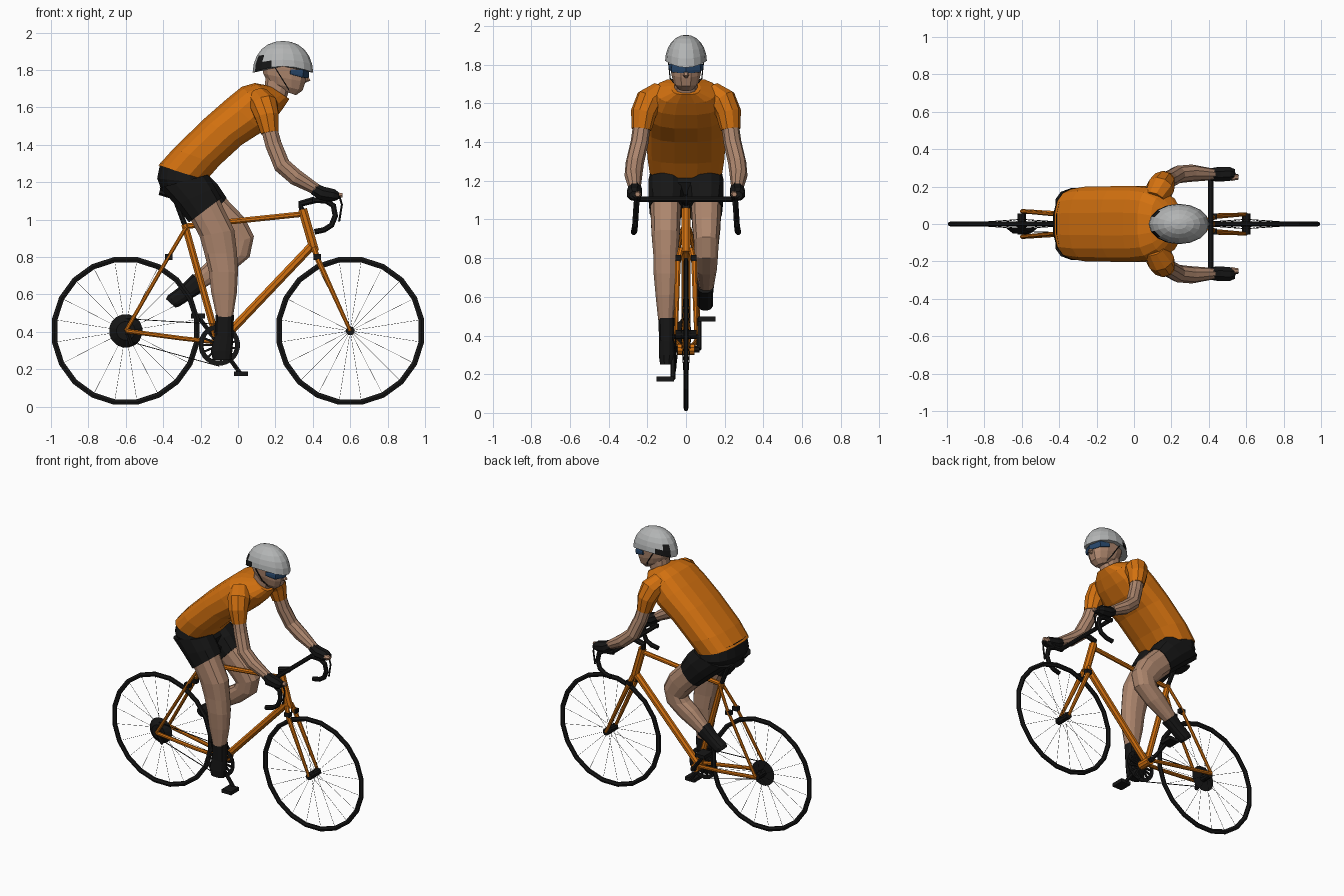
import bpy, bmesh, math
from mathutils import Vector, Matrix

cube = bpy.data.objects.get("Cube")
if cube:
    bpy.data.objects.remove(cube)


def material(name, rgb):
    m = bpy.data.materials.new(name)
    m.use_nodes = True
    m.diffuse_color = (*rgb, 1)
    m.node_tree.nodes["Principled BSDF"].inputs["Base Color"].default_value = (*rgb, 1)
    return m


ORANGE = material("orange", (0.65, 0.165, 0.005))
SKIN = material("skin", (0.42, 0.24, 0.155))
BLACK = material("black", (0.008, 0.008, 0.008))
GREY = material("helmet grey", (0.45, 0.46, 0.46))
BLUE = material("lens blue", (0.02, 0.06, 0.14))


def finish(name, bm, *mats):
    bmesh.ops.recalc_face_normals(bm, faces=bm.faces)
    mesh = bpy.data.meshes.new(name)
    bm.to_mesh(mesh)
    bm.free()
    for m in mats:
        mesh.materials.append(m)
    ob = bpy.data.objects.new(name, mesh)
    bpy.context.collection.objects.link(ob)
    return ob


def skin_rings(bm, rings):
    """Bridge rings of points and cap both ends."""
    loops = [[bm.verts.new(p) for p in ring] for ring in rings]
    n = len(loops[0])
    for a, b in zip(loops, loops[1:]):
        for i in range(n):
            j = (i + 1) % n
            bm.faces.new((a[i], a[j], b[j], b[i]))
    bm.faces.new(loops[0])
    bm.faces.new(loops[-1])


def circle(n):
    return [(math.cos(math.tau * (i + .5) / n), math.sin(math.tau * (i + .5) / n)) for i in range(n)]


def add_tube(bm, pts, radii, sides=8):
    pts = [Vector(p) for p in pts]
    if not isinstance(radii, list):
        radii = [radii] * len(pts)
    span = (pts[-1] - pts[0]).normalized()
    ref = Vector((0, 0, 1)) if abs(span.y) > .8 else Vector((0, 1, 0))
    rings = []
    for i, p in enumerate(pts):
        t = (pts[min(i + 1, len(pts) - 1)] - pts[max(i - 1, 0)]).normalized()
        u = ref.cross(t).normalized()
        v = t.cross(u)
        r = radii[i]
        a, b = r if isinstance(r, tuple) else (r, r)
        rings.append([p + u * a * c + v * b * s for c, s in circle(sides)])
    skin_rings(bm, rings)


def tube(name, mat, pts, radii, sides=8):
    bm = bmesh.new()
    add_tube(bm, pts, radii, sides)
    return finish(name, bm, mat)


def body(name, mat, y, sections, sides=12, square=.8):
    """Loft: each section is back x, back z, front x, front z, half width."""
    rings = []
    for bx, bz, fx, fz, w in sections:
        back, front = Vector((bx, y, bz)), Vector((fx, y, fz))
        mid, half = (back + front) / 2, (front - back) / 2
        soft = lambda k: math.copysign(abs(k) ** square, k)
        rings.append([mid + half * soft(c) / soft(circle(sides)[0][0]) + Vector((0, w * soft(s), 0))
                      for c, s in circle(sides)])
    bm = bmesh.new()
    skin_rings(bm, rings)
    return finish(name, bm, mat)


def box(name, mat, centre, size):
    bm = bmesh.new()
    bmesh.ops.create_cube(bm, size=1, matrix=Matrix.Translation(centre) @ Matrix.Diagonal((*size, 1)))
    return finish(name, bm, mat)


def ring_shape(name, mat, centre, radius, radial, width, seg, minor=6):
    """Upright ring facing sideways."""
    bm = bmesh.new()
    loops = []
    for c, s in circle(seg):
        loops.append([bm.verts.new(Vector(centre) + Vector((c * (radius + radial * p), width * q, s * (radius + radial * p))))
                      for p, q in circle(minor)])
    for k in range(seg):
        a, b = loops[k], loops[(k + 1) % seg]
        for i in range(minor):
            j = (i + 1) % minor
            bm.faces.new((a[i], a[j], b[j], b[i]))
    return finish(name, bm, mat)


# Wheels
AXLE = .405
for label, x in (("rear", -.6), ("front", .6)):
    ring_shape(label + "_tyre", BLACK, (x, 0, AXLE), .385, .017, .013, 20)
    tube(label + "_hub", BLACK, [(x, -.055, AXLE), (x, .055, AXLE)], .024, 10)
    bm = bmesh.new()
    for i, (c, s) in enumerate(circle(20)):
        add_tube(bm, [(x + .02 * c, .025 * (-1) ** i, AXLE + .02 * s), (x + .375 * c, 0, AXLE + .375 * s)], .0011, 3)
    finish(label + "_spokes", bm, BLACK)

# Frame
tube("seat_tube", ORANGE, [(-.285, 0, .975), (-.105, 0, .33)], .02)
tube("top_tube", ORANGE, [(-.275, 0, .965), (.35, 0, 1.03)], .016)
tube("down_tube", ORANGE, [(.39, 0, .855), (-.1, 0, .34)], .024)
tube("head_tube", ORANGE, [(.345, 0, 1.055), (.41, 0, .83)], .026)
tube("bottom_bracket", ORANGE, [(-.1, -.045, .33), (-.1, .045, .33)], .03, 10)
for side, s in (("left", 1), ("right", -1)):
    tube(side + "_fork_blade", ORANGE, [(.405, s * .025, .85), (.43, s * .042, .78), (.6, s * .052, AXLE)], [.016, .016, .01])
    tube(side + "_seat_stay", ORANGE, [(-.28, s * .018, .955), (-.36, s * .045, .82), (-.6, s * .068, AXLE)], .011)
    tube(side + "_chain_stay", ORANGE, [(-.12, s * .03, .345), (-.3, s * .05, .365), (-.6, s * .068, AXLE)], .013)
    for label, x, z in (("front", .425, .8), ("rear", -.37, .8)):
        box(f"{side}_{label}_brake", BLACK, (x, s * .04, z), (.04, .03, .03))

# Saddle and post
tube("seat_post", BLACK, [(-.28, 0, .96), (-.34, 0, 1.12)], .015)
tube("saddle", BLACK, [(-.42, 0, 1.15), (-.34, 0, 1.13), (-.22, 0, 1.12), (-.14, 0, 1.11)],
     [(.02, .07), (.025, .07), (.018, .03), (.012, .018)])

# Drivetrain
CRANK = (-.1, -.055, .33)
tube("cassette", BLACK, [(-.6, -.05, AXLE), (-.6, -.018, AXLE)], [.05, .09], 16)
ring_shape("chainring", BLACK, CRANK, .098, .018, .004, 24, 4)
bm = bmesh.new()
for c, s in circle(15):
    add_tube(bm, [CRANK, (CRANK[0] + .1 * c, CRANK[1], CRANK[2] + .1 * s)], (.008), 4)
finish("chainring_arms", bm, BLACK)
tube("chain_upper", BLACK, [(-.6, -.04, .47), (-.1, -.055, .44)], .003, 4)
tube("chain_lower", BLACK, [(-.57, -.04, .345), (-.1, -.055, .216)], .003, 4)
tube("derailleur", BLACK, [(-.59, -.06, .39), (-.57, -.045, .33)], .014, 6)
for side, s in (("left", 1), ("right", -1)):
    end = Vector((-.1 - s * .115, s * .068, .33 + s * .155))
    tube(side + "_crank", BLACK, [(-.1, s * .068, .33), end], .013, 6)
    box(side + "_pedal", BLACK, end + Vector((0, s * .04, 0)), (.075, .09, .025))
tube("crank_axle", BLACK, [(-.1, -.07, .33), (-.1, .07, .33)], .018)

# Handlebar
tube("stem", BLACK, [(.345, 0, 1.04), (.335, 0, 1.085), (.41, 0, 1.105)], .02)
tube("handlebar", BLACK, [(.41, -.255, 1.105), (.41, .255, 1.105)], .015)
for side, s in (("left", 1), ("right", -1)):
    drop = [(.40, 1.105), (.47, 1.1), (.51, 1.075), (.52, 1.02), (.5, .97), (.46, .945), (.41, .935)]
    tube(side + "_drop_bar", BLACK, [(x, s * (.25 + .02 * i / 6), z) for i, (x, z) in enumerate(drop)], .016)
    tube(side + "_brake_hood", BLACK, [(.47, s * .255, 1.105), (.54, s * .258, 1.13)], .02)
    tube(side + "_brake_lever", BLACK, [(.54, s * .258, 1.13), (.555, s * .26, 1.08), (.54, s * .262, .99)], .006, 5)

# Torso and shorts
body("jersey", ORANGE, 0, [
    (-.425, 1.29, -.17, 1.21, .19), (-.345, 1.38, -.10, 1.29, .203), (-.18, 1.54, .02, 1.40, .205),
    (-.06, 1.645, .13, 1.47, .205), (.02, 1.71, .20, 1.54, .195), (.09, 1.73, .245, 1.60, .155),
    (.17, 1.715, .275, 1.645, .075)], 16, .75)
body("shorts_seat", BLACK, 0, [
    (-.415, 1.305, -.175, 1.23, .183), (-.432, 1.22, -.15, 1.19, .195), (-.41, 1.16, -.17, 1.13, .17),
    (-.35, 1.12, -.22, 1.09, .09)], 16)
body("right_shorts_leg", BLACK, -.1, [
    (-.42, 1.17, -.16, 1.24, .095), (-.335, 1.08, -.12, 1.17, .097), (-.262, .985, -.09, 1.115, .09)])
body("left_shorts_leg", BLACK, .1, [
    (-.42, 1.17, -.16, 1.24, .095), (-.30, 1.07, -.11, 1.19, .097), (-.19, .975, -.06, 1.115, .088)])

# Legs and shoes
body("right_leg", SKIN, -.105, [
    (-.27, 1.03, -.11, 1.13, .082), (-.205, .91, -.02, .945, .075), (-.18, .82, -.005, .82, .066),
    (-.155, .72, .0, .72, .064), (-.143, .61, -.006, .61, .054), (-.115, .48, -.027, .48, .04)])
body("left_leg", SKIN, .105, [
    (-.22, 1.01, -.08, 1.13, .08), (-.12, .91, .035, 1.01, .074), (-.07, .855, .085, .91, .066),
    (-.09, .83, .062, .80, .062), (-.15, .79, -.04, .715, .056), (-.24, .70, -.19, .63, .04)])
body("right_shoe", BLACK, -.1, [
    (-.12, .49, -.022, .49, .045), (-.125, .38, -.025, .37, .04), (-.145, .3, -.03, .3, .042), (-.135, .25, -.035, .25, .035)])
body("left_shoe", BLACK, .1, [
    (-.24, .71, -.178, .62, .045), (-.3, .65, -.245, .58, .04), (-.375, .595, -.315, .535, .042), (-.385, .575, -.335, .53, .035)])

# Arms
for side, s in (("left", 1), ("right", -1)):
    tube(side + "_sleeve", ORANGE, [(.11, s * .13, 1.655), (.14, s * .19, 1.61), (.155, s * .22, 1.55), (.17, s * .23, 1.465)],
         [.06, .076, .066, (.05, .052)], 10)
    tube(side + "_arm", SKIN, [(.16, s * .225, 1.51), (.19, s * .24, 1.4), (.235, s * .265, 1.29),
         (.31, s * .272, 1.225), (.43, s * .265, 1.155)], [.045, .046, .047, .046, .03], 10)
    tube(side + "_glove", BLACK, [(.405, s * .265, 1.165), (.45, s * .265, 1.14), (.51, s * .268, 1.13), (.535, s * .265, 1.125)],
         [(.034, .034), (.04, .042), (.036, .04), (.022, .03)])
    tube(side + "_fingers", SKIN, [(.52, s * .25, 1.13), (.558, s * .25, 1.13)], [.02, .013], 6)

# Head
body("neck", SKIN, 0, [(.14, 1.69, .25, 1.62, .06), (.15, 1.78, .28, 1.71, .06)])
body("head", SKIN, 0, [
    (.2, 1.705, .31, 1.665, .045), (.16, 1.735, .345, 1.69, .066), (.135, 1.78, .36, 1.735, .078),
    (.125, 1.83, .365, 1.79, .082), (.14, 1.87, .355, 1.84, .08)])
tube("nose", SKIN, [(.35, 0, 1.79), (.375, 0, 1.745), (.345, 0, 1.735)], [.008, .016, .01], 6)
tube("sunglasses", BLUE, [(.28, -.086, 1.79), (.345, -.07, 1.782), (.375, 0, 1.78), (.345, .07, 1.782), (.28, .086, 1.79)],
     [(.005, .014), (.006, .024), (.006, .026), (.006, .024), (.005, .014)])

# Helmet: arched dome with dark vents
bm = bmesh.new()
bmesh.ops.create_uvsphere(bm, u_segments=16, v_segments=12, radius=1)
bmesh.ops.delete(bm, geom=[v for v in bm.verts if v.co.z < -.1], context='VERTS')
for f in bm.faces:
    c = f.calc_center_median()
    rear_vent = -.85 < c.x < -.5 and .1 < c.z < .5 and abs(c.y) > .45
    front_vent = .6 < c.x < .85 and .3 < c.z < .6 and .1 < abs(c.y) < .3
    f.material_index = int(rear_vent or front_vent)
for v in bm.verts:
    arch = .035 * (1 - v.co.x ** 2) * (1 - v.co.z)
    v.co = (.24 + .162 * v.co.x, .108 * v.co.y, 1.785 + .17 * v.co.z + arch)
rim = [e for e in bm.edges if e.is_boundary]
bmesh.ops.holes_fill(bm, edges=rim)
finish("helmet", bm, GREY, BLACK)
for side, s in (("left", 1), ("right", -1)):
    tube(side + "_strap", BLACK, [(.2, s * .09, 1.81), (.25, s * .082, 1.73), (.28, s * .04, 1.68)], .004, 4)
